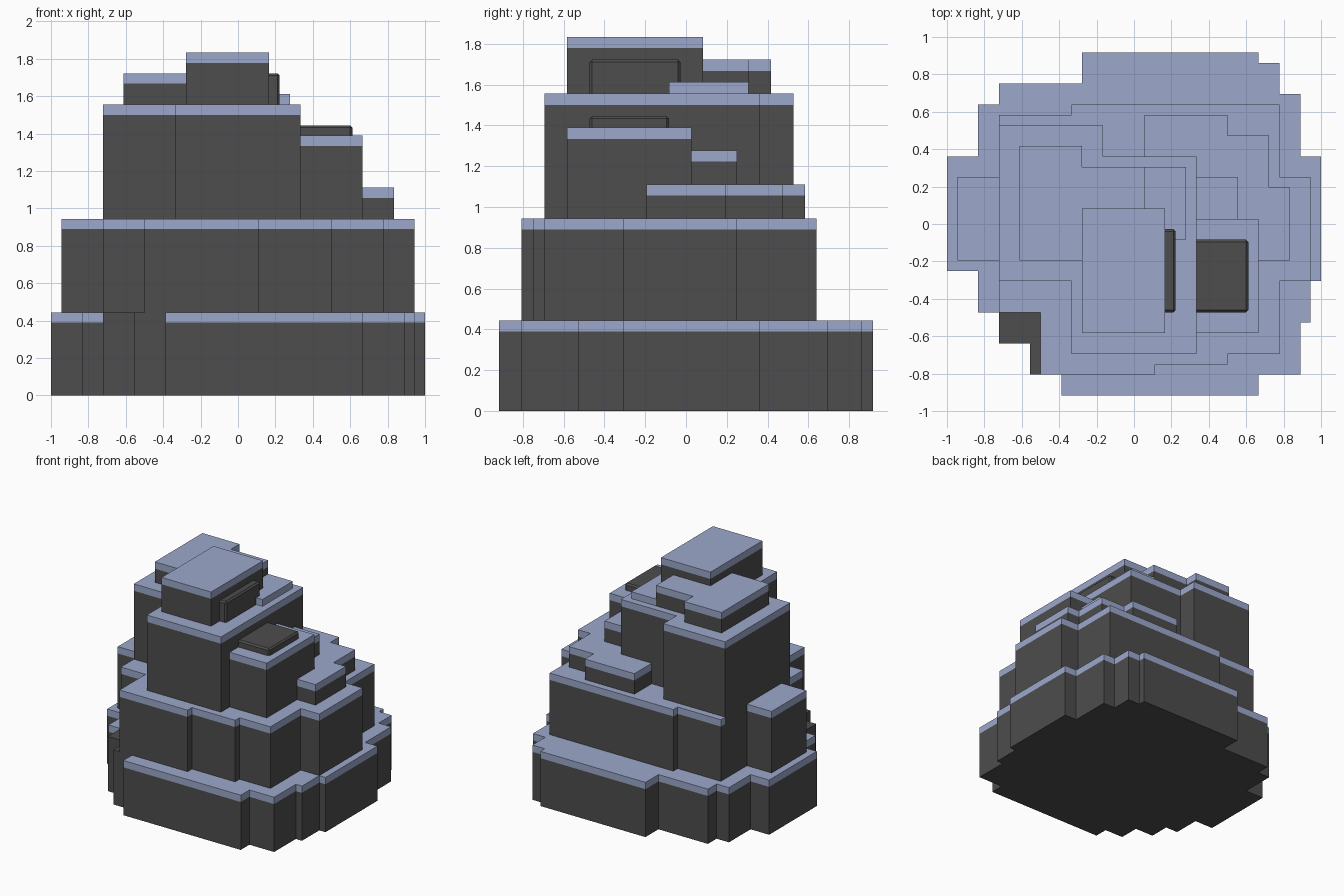
import bpy, bmesh, math

if "Cube" in bpy.data.objects:
    bpy.data.objects.remove(bpy.data.objects["Cube"])

U = 1 / 18          # block size; all steps sit on this grid
ROW0 = -16.5        # y of row 0, in blocks


def material(name, rgb):
    m = bpy.data.materials.new(name)
    m.diffuse_color = (*rgb, 1)
    m.use_nodes = True
    m.node_tree.nodes["Principled BSDF"].inputs["Base Color"].default_value = m.diffuse_color
    return m


ROCK = material("dark_rock", (0.074, 0.074, 0.074))
SNOW = material("pale_blue_snow", (0.332, 0.397, 0.604))

# Each part: name, height in blocks, snow capped, bands (row from, row to, x from, x to)
PARTS = [
    ("base_tier", 8, True, [
        (0, 2, -7, 12), (2, 5, -10, 16), (5, 7, -13, 16), (7, 8, -13, 17),
        (8, 11, -15, 17), (11, 12, -15, 18), (12, 23, -18, 18), (23, 28, -15, 16),
        (28, 29, -13, 16), (29, 30, -13, 14), (30, 32, -5, 14), (32, 33, -5, 12)]),
    ("bare_ledge", 8, False, [(2, 5, -10, -9), (5, 8, -13, -9)]),
    ("middle_tier", 17, True, [
        (2, 3, -9, 2), (3, 4, -9, 9), (4, 8, -9, 14), (8, 11, -13, 14), (11, 13, -13, 17),
        (13, 21, -17, 17), (21, 27, -13, 14), (27, 28, -6, 14)]),
    ("low_side_step", 20, True, [
        (13, 20, 6, 15), (20, 23, 6, 13), (23, 25, 1, 13), (25, 27, 1, 9)]),
    ("mid_side_step", 23, True, [(17, 21, 6, 10)]),
    ("high_side_step", 25, True, [(6, 17, 6, 12)]),
    ("upper_tier", 28, True, [(4, 11, -6, 6), (11, 23, -13, 6), (23, 26, -13, -3)]),
    ("thin_top_step", 29, True, [(15, 22, 1, 5)]),
    ("shoulder", 31, True, [(13, 22, -11, 1), (22, 24, -11, -5)]),
    ("summit", 33, True, [(6, 18, -5, 3)]),
]

# Paint the parts on the grid, later (higher) parts cover earlier ones
owner = {}
for i, part in enumerate(PARTS):
    for r0, r1, x0, x1 in part[3]:
        for r in range(r0, r1):
            for x in range(x0, x1):
                owner[x, r] = i


def height(cell):
    return PARTS[owner[cell]][1] if cell in owner else 0


def build_part(i):
    name, h, snowy, _ = PARTS[i]
    bm = bmesh.new()
    cache = {}

    def vert(p):
        if p not in cache:
            cache[p] = bm.verts.new((p[0] * U, (p[1] + ROW0) * U, p[2] * U))
        return cache[p]

    def face(points, mat):
        bm.faces.new([vert(p) for p in points]).material_index = mat

    for (x, r), o in owner.items():
        if o != i:
            continue
        ring = [(x, r), (x + 1, r), (x + 1, r + 1), (x, r + 1)]
        face([(*p, h) for p in ring], int(snowy))
        face([(*p, 0) for p in reversed(ring)], 0)
        # walls down to each lower neighbour, with the top block snowy
        for k, (dx, dr) in enumerate([(0, -1), (1, 0), (0, 1), (-1, 0)]):
            a, b = ring[k], ring[(k + 1) % 4]
            for z in range(height((x + dx, r + dr)), h):
                face([(*a, z), (*b, z), (*b, z + 1), (*a, z + 1)],
                     int(snowy and z == h - 1))
    bmesh.ops.dissolve_limit(bm, angle_limit=math.radians(1), verts=bm.verts,
                             edges=bm.edges, delimit={'MATERIAL'})
    add_object(name, bm)


def add_object(name, bm):
    me = bpy.data.meshes.new(name)
    bm.to_mesh(me)
    bm.free()
    me.materials.append(ROCK)
    me.materials.append(SNOW)
    ob = bpy.data.objects.new(name, me)
    bpy.context.collection.objects.link(ob)
    return ob


def stone(name, x0, x1, r0, r1, z0, z1):
    """Bare block with slightly softened edges."""
    bm = bmesh.new()
    bmesh.ops.create_cube(bm, size=1)
    for v in bm.verts:
        v.co = (U * (x1 if v.co.x > 0 else x0),
                U * (ROW0 + (r1 if v.co.y > 0 else r0)),
                U * (z1 if v.co.z > 0 else z0))
    bevel = add_object(name, bm).modifiers.new("soft_edges", 'BEVEL')
    bevel.width = 0.012
    bevel.segments = 1


for i in range(len(PARTS)):
    build_part(i)

# Bare stones half buried in the walls
stone("side_stone", 4, 11, 8, 15, 24.5, 26)
stone("summit_stone", 1, 4, 8, 16, 27.5, 31)
